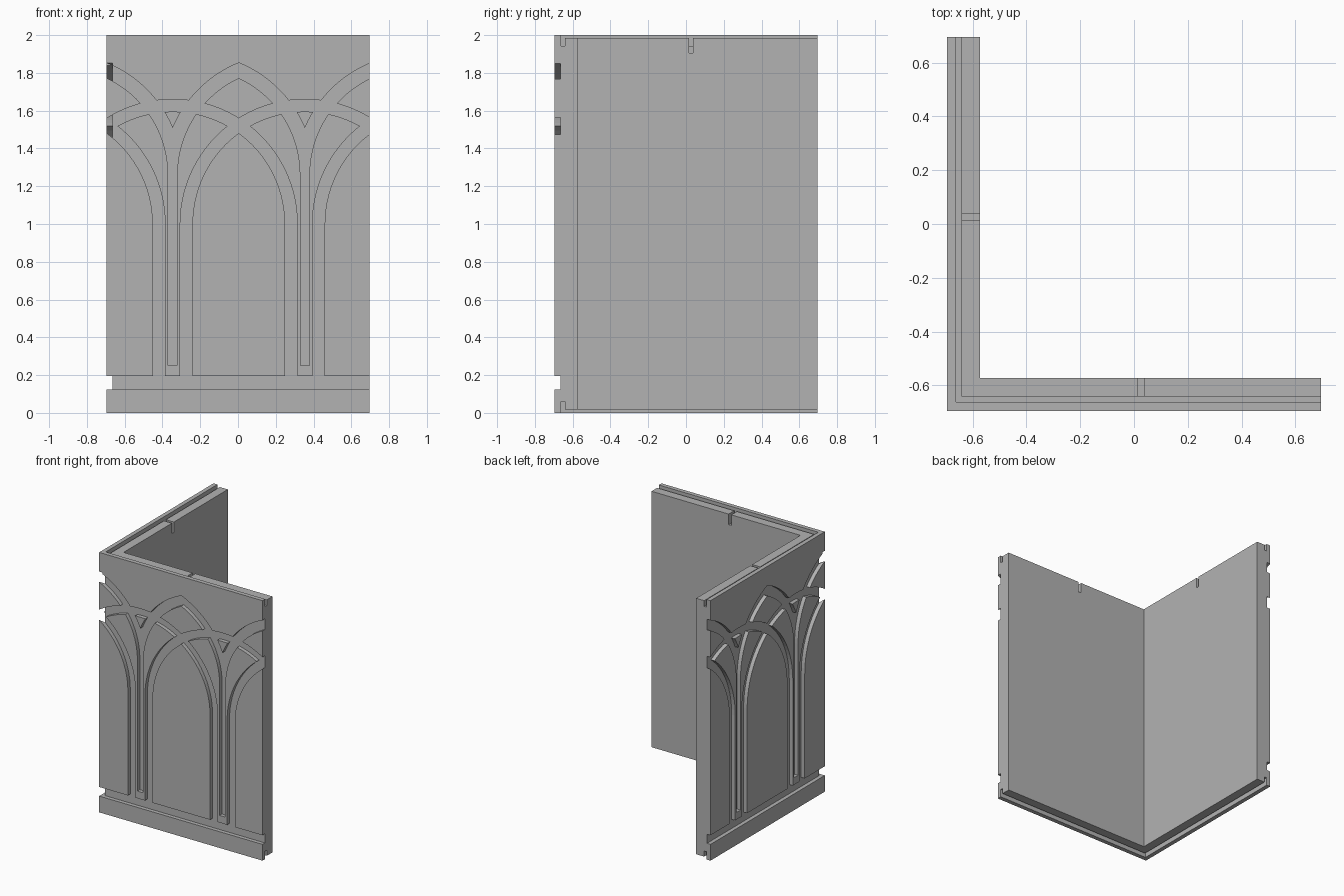
import bpy, bmesh
from math import acos, cos, sin, pi

if "Cube" in bpy.data.objects:
    bpy.data.objects.remove(bpy.data.objects["Cube"], do_unlink=True)

E = 0.695        # half extent of the corner panel
RELIEF = 0.03    # depth of the carved tracery
SHIFT = 0.004    # offset of the tracery centre line
BAY = 0.35       # half an arch bay

stone = bpy.data.materials.new("stone_grey")
stone.use_nodes = True
stone.diffuse_color = (0.45, 0.45, 0.45, 1)
stone.node_tree.nodes["Principled BSDF"].inputs["Base Color"].default_value = (0.45, 0.45, 0.45, 1)


def loft(name, rings):
    """Closed solid through matching rings of points, capped at both ends."""
    bm = bmesh.new()
    loops = [[bm.verts.new(p) for p in ring] for ring in rings]
    n = len(loops[0])
    for a, b in zip(loops, loops[1:]):
        for i in range(n):
            j = (i + 1) % n
            bm.faces.new((a[i], a[j], b[j], b[i]))
    bm.faces.new(loops[0])
    bm.faces.new(loops[-1])
    bmesh.ops.recalc_face_normals(bm, faces=bm.faces)
    mesh = bpy.data.meshes.new(name)
    bm.to_mesh(mesh)
    bm.free()
    mesh.materials.append(stone)
    obj = bpy.data.objects.new(name, mesh)
    bpy.context.collection.objects.link(obj)
    return obj


# Wall cross-section (depth from outer face, height), mitred round the corner
section = [(0, 0), (0.033, 0), (0.033, 0.06), (0.054, 0.06), (0.054, 0.017), (0.122, 0.017)]
section += [(0.122, 1.986), (0.054, 1.986), (0.054, 1.942), (0.033, 1.942), (0.033, 2), (0, 2)]
wall = loft("corner_wall", [
    [(E, d - E, z) for d, z in section],
    [(d - E, d - E, z) for d, z in section],
    [(d - E, E, z) for d, z in section]])


def arc(cx, cz, r, a0, a1, steps):
    angles = [a0 + (a1 - a0) * i / steps for i in range(steps + 1)]
    return [(cx + r * cos(a), cz + r * sin(a)) for a in angles]


def mirrored(half):
    """Complete a left half path that ends on the centre line."""
    return half + [(-x, z) for x, z in reversed(half[:-1])]


def band(outer, inner, centre):
    return [(x + centre + SHIFT, z) for x, z in outer + inner[::-1]]


def box(u0, u1, z0, z1):
    return [(u0, z0), (u1, z0), (u1, z1), (u0, z1)]


# Round intersecting arches, centred on the mullions
def round_arch(r):
    return [(-r, 0.16)] + arc(0, 1.0, r, pi, 0, 48) + [(r, 0.16)]


# Tall pointed arches, rising from the mullion channels
CX, CZ = 0.24, 1.26


def pointed_arch(r, foot):
    start = acos(max(-1, (foot - CX) / r))
    return mirrored([(foot, 0.25)] + arc(CX, CZ, r, start, acos(-CX / r), 20))


profiles = [("plinth_groove", box(-1, 1, 0.125, 0.195), -0.02, RELIEF)]
for k in (-3, -1, 1, 3):
    profiles.append(("round_arch", band(round_arch(0.66), round_arch(0.595), k * BAY), -0.02, RELIEF))
for k in (-2, 0, 2):
    shape = band(pointed_arch(0.64, -0.352), pointed_arch(0.566, CX - 0.566), k * BAY)
    profiles.append(("pointed_arch", shape, -0.02, RELIEF))
profiles.append(("top_slot", box(0.015, 0.038, 1.905, 2.1), 0.054, 0.2))

# Carve the same design into both walls
for side in range(2):
    for name, shape, d0, d1 in profiles:
        rings = []
        for d in (d0, d1):
            if side == 0:
                rings.append([(u, d - E, z) for u, z in shape])
            else:
                rings.append([(d - E, u, z) for u, z in shape])
        cutter = loft(name + "_cutter", rings)
        cutter.hide_render = True
        mod = wall.modifiers.new(name, "BOOLEAN")
        mod.operation = "DIFFERENCE"
        mod.solver = "EXACT"
        mod.object = cutter
        bpy.context.view_layer.objects.active = wall
        bpy.ops.object.modifier_apply(modifier=mod.name)
        bpy.data.objects.remove(cutter, do_unlink=True)
